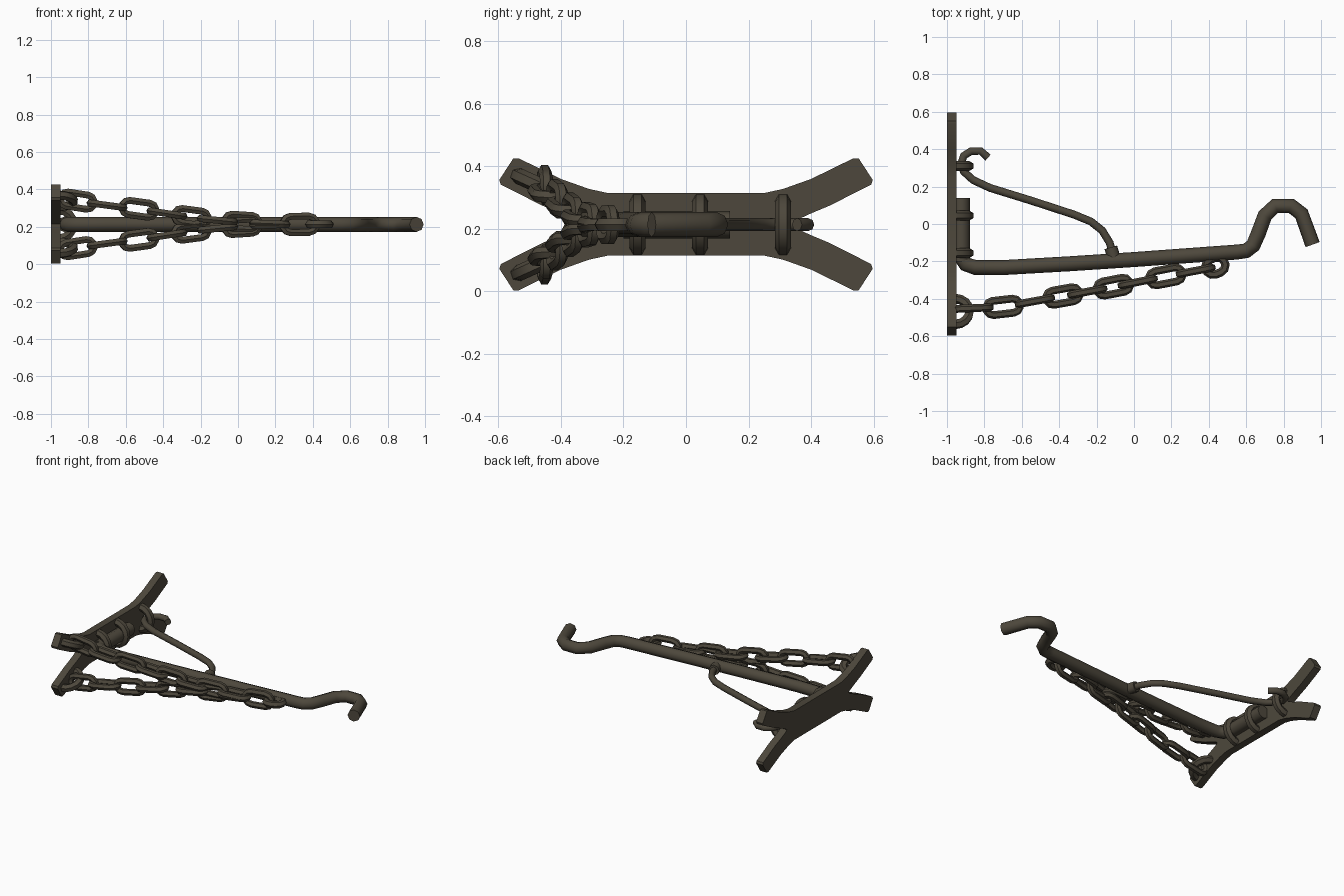
import bpy, bmesh, math
from mathutils import Vector, Matrix

if "Cube" in bpy.data.objects:
    bpy.data.objects.remove(bpy.data.objects["Cube"])

iron = bpy.data.materials.new("dark_iron")
iron.diffuse_color = (0.075, 0.064, 0.045, 1)
iron.use_nodes = True
iron.node_tree.nodes["Principled BSDF"].inputs["Base Color"].default_value = iron.diffuse_color
ZC = 0.213


def finish(ob, angle=50):
    ob.data.materials.clear()
    ob.data.materials.append(iron)
    bpy.ops.object.select_all(action='DESELECT')
    ob.select_set(True)
    bpy.context.view_layer.objects.active = ob
    bpy.ops.object.shade_smooth_by_angle(angle=math.radians(angle))


def tube(name, pts, r, res=2, cyclic=False):
    """Round bar following a list of points."""
    cu = bpy.data.curves.new(name, 'CURVE')
    cu.dimensions = '3D'
    cu.bevel_depth = r
    cu.bevel_resolution = res
    cu.use_fill_caps = True
    sp = cu.splines.new('POLY')
    sp.points.add(len(pts) - 1)
    for p, q in zip(sp.points, pts):
        p.co = (*q, 1)
    sp.use_cyclic_u = cyclic
    ob = bpy.data.objects.new(name, cu)
    bpy.context.collection.objects.link(ob)
    bpy.ops.object.select_all(action='DESELECT')
    ob.select_set(True)
    bpy.context.view_layer.objects.active = ob
    bpy.ops.object.convert(target='MESH')
    ob = bpy.context.view_layer.objects.active
    finish(ob)
    return ob


def flat(points):
    return [(x, y, ZC) for x, y in points]


# wall plate: quarter outline mirrored into a forked strap
quarter = [(0.25, 0.10), (0.31, 0.113), (0.40, 0.145), (0.535, 0.211), (0.552, 0.211),
           (0.597, 0.142), (0.592, 0.127), (0.46, 0.06), (0.40, 0.035), (0.35, 0.012)]
right = quarter + [(0.335, 0)] + [(y, -z) for y, z in reversed(quarter)]
outline = right + [(-y, -z) for y, z in right]
bm = bmesh.new()
face = bm.faces.new([bm.verts.new((-1.0, y, z + 0.214)) for y, z in outline])
ext = bmesh.ops.extrude_face_region(bm, geom=[face])
bmesh.ops.translate(bm, vec=(0.05, 0, 0),
                    verts=[v for v in ext["geom"] if isinstance(v, bmesh.types.BMVert)])
bmesh.ops.recalc_face_normals(bm, faces=bm.faces)
me = bpy.data.meshes.new("wall_plate")
bm.to_mesh(me)
bm.free()
plate = bpy.data.objects.new("wall_plate", me)
bpy.context.collection.objects.link(plate)
finish(plate, 30)

# pivot bar lying on the plate, and the main arm with its hook
tube("pivot_bar", flat([(-0.922, 0.14), (-0.922, -0.2)]), 0.044)
tube("main_arm", flat([(-0.925, -0.12), (-0.922, -0.18), (-0.90, -0.215), (-0.85, -0.232),
                       (-0.70, -0.233), (-0.35, -0.213), (0.0, -0.19), (0.55, -0.15),
                       (0.60, -0.143), (0.637, -0.115), (0.665, -0.05), (0.70, 0.045),
                       (0.755, 0.097), (0.84, 0.097), (0.895, 0.055), (0.955, -0.11)]), 0.04)

# thin brace with a curled end and a collar at its foot
tube("brace_rod", flat([(-0.11, -0.17), (-0.13, -0.10), (-0.17, -0.035), (-0.23, 0.013),
                        (-0.32, 0.05), (-0.55, 0.125), (-0.77, 0.193), (-0.86, 0.235),
                        (-0.91, 0.28), (-0.925, 0.32), (-0.91, 0.365), (-0.87, 0.39),
                        (-0.82, 0.39), (-0.78, 0.355)]), 0.021)
tube("brace_collar", flat([(-0.108, -0.18), (-0.124, -0.125)]), 0.035)


# half-ring staples on the plate
def staple(name, y, z, direction):
    d = Vector((0, *direction)).normalized()
    pts = []
    for i in range(9):
        a = math.pi * i / 8
        pts.append(Vector((-0.955, y, z)) + d * 0.075 * math.cos(a)
                   + Vector((0.075 * math.sin(a), 0, 0)))
    tube(name, pts, 0.026, 1)


for i, y in enumerate((-0.155, 0.045, 0.31)):
    staple("bar_staple_%d" % i, y, ZC, (0, 1))
for s in (1, -1):
    staple("chain_staple_%d" % s, -0.468, ZC + s * 0.125, (1, -0.45 * s))


# chain links
def link(name, pos, tangent, upright, hl=0.092, hw=0.038, r=0.021):
    t = Vector(tangent).normalized()
    side = Vector((0, 0, 1)) if upright else Vector((0, 1, 0))
    side = (side - t * side.dot(t)).normalized()
    pts = []
    for sign in (1, -1):
        for i in range(6):
            a = -math.pi / 2 + math.pi * i / 5
            pts.append(Vector(pos) + sign * (t * (hl - hw + hw * math.cos(a))
                                             + side * hw * math.sin(a)))
    tube(name, pts, r, 1, True)


path = [(-0.86, -0.45, 0.127), (-0.70, -0.443, 0.102), (-0.53, -0.412, 0.083),
        (-0.38, -0.385, 0.058), (-0.25, -0.362, 0.04), (-0.11, -0.335, 0.022),
        (0.02, -0.31, 0.013), (0.17, -0.28, 0.004), (0.33, -0.25, 0), (0.45, -0.225, 0)]
for s in (1, -1):
    P = [Vector((x, y, ZC + s * z)) for x, y, z in path]
    for i in range(8):
        tan = P[i + 1] - P[max(i - 1, 0)]
        link("chain_link_%d_%d" % (s, i), P[i], tan, i % 2 == 0)
# shared last link and the eye fixed to the arm
link("chain_end_link", P[8], P[9] - P[7], True, 0.092, 0.044)
link("arm_eye", (0.435, -0.225, ZC), (1, 0.4, 0), False, 0.055, 0.042, 0.023)
